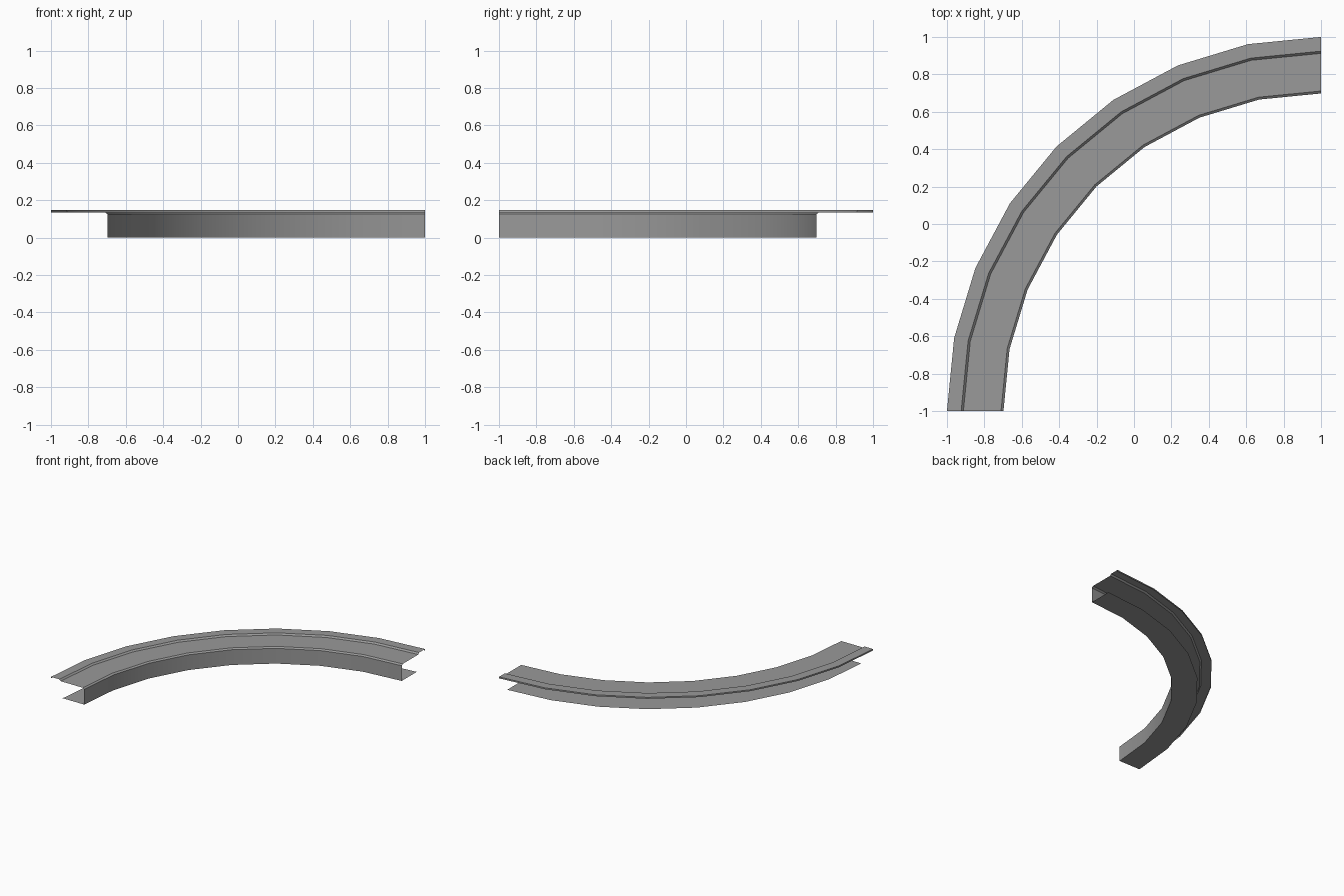
import bpy
import bmesh
import math

if "Cube" in bpy.data.objects:
    bpy.data.objects.remove(bpy.data.objects["Cube"])

SEGMENTS = 8
CENTRE = (1.0, -1.0)

# Channel cross-section (radius, height): bottom flange, inner wall, bevel, top, raised lip
profile = [
    (1.893, 0.0), (1.698, 0.0), (1.698, 0.125), (1.711, 0.135),
    (1.912, 0.135), (1.924, 0.147), (2.0, 0.147), (2.0, 0.135),
]

# Sweep the section through a quarter turn
bm = bmesh.new()
rings = []
for i in range(SEGMENTS + 1):
    a = math.radians(90) * i / SEGMENTS
    rings.append([bm.verts.new((CENTRE[0] - r * math.sin(a),
                                CENTRE[1] + r * math.cos(a), z))
                  for r, z in profile])
for r0, r1 in zip(rings, rings[1:]):
    for j in range(len(profile) - 1):
        bm.faces.new((r0[j], r0[j + 1], r1[j + 1], r1[j]))

mesh = bpy.data.meshes.new("curved_channel")
bm.to_mesh(mesh)
bm.free()
channel = bpy.data.objects.new("curved_channel", mesh)
bpy.context.collection.objects.link(channel)

# Dark grey metal
metal = bpy.data.materials.new("dark_grey_metal")
metal.diffuse_color = (0.32, 0.32, 0.32, 1.0)
metal.use_nodes = True
metal.node_tree.nodes["Principled BSDF"].inputs["Base Color"].default_value = metal.diffuse_color
mesh.materials.append(metal)

# Smooth along the curve, crisp at the folds
bpy.context.view_layer.objects.active = channel
channel.select_set(True)
bpy.ops.object.shade_smooth_by_angle(angle=math.radians(30))
